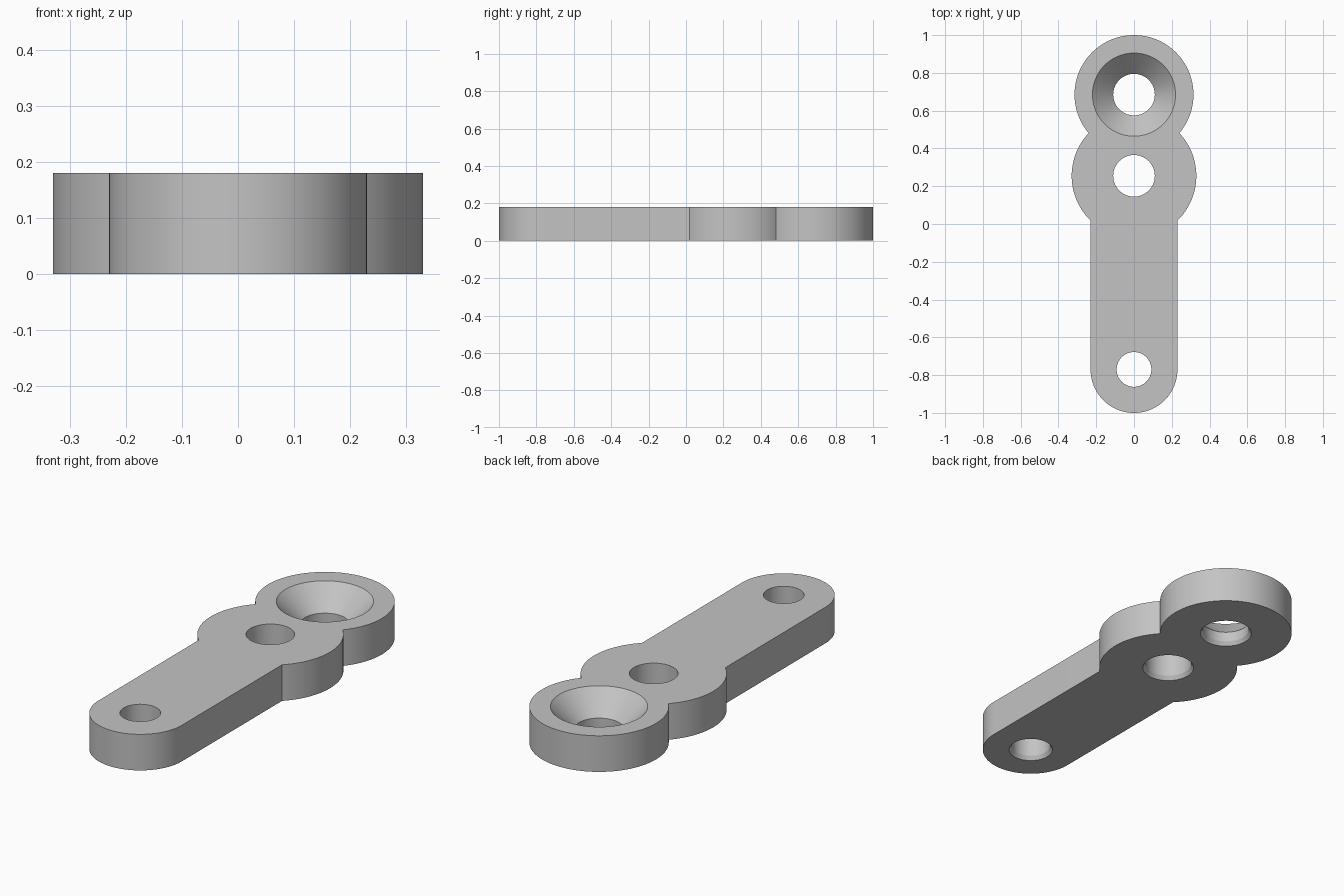
import bpy, bmesh, math
from mathutils import Vector

cube = bpy.data.objects.get("Cube")
if cube:
    bpy.data.objects.remove(cube, do_unlink=True)

HEIGHT = 0.18
HEAD_Y, HEAD_R = 0.685, 0.315
MID_Y, MID_R = 0.255, 0.33
TAIL_Y, TAIL_R = -0.77, 0.23

grey = bpy.data.materials.new("plain grey")
grey.use_nodes = True
colour = (0.55, 0.55, 0.55, 1)
grey.diffuse_color = colour
grey.node_tree.nodes["Principled BSDF"].inputs["Base Color"].default_value = colour


def make_object(name, bm):
    bmesh.ops.recalc_face_normals(bm, faces=bm.faces)
    mesh = bpy.data.meshes.new(name)
    bm.to_mesh(mesh)
    bm.free()
    mesh.materials.append(grey)
    obj = bpy.data.objects.new(name, mesh)
    bpy.context.collection.objects.link(obj)
    return obj


def arc(cy, r, start, end, steps):
    """Points on a circle centred on the long axis."""
    angles = [start + (end - start) * i / steps for i in range(steps + 1)]
    return [(r * math.cos(a), cy + r * math.sin(a)) for a in angles]


def lathe(name, y, profile, segments=96):
    """Closed turned solid from (radius, z) rings, bottom to top."""
    bm = bmesh.new()
    rings = []
    for r, z in profile:
        pts = arc(y, r, 0, 2 * math.pi, segments)[:-1]
        rings.append([bm.verts.new((px, py, z)) for px, py in pts])
    for low, high in zip(rings, rings[1:]):
        for i in range(segments):
            j = (i + 1) % segments
            bm.faces.new((low[i], low[j], high[j], high[i]))
    bm.faces.new(rings[0])
    bm.faces.new(rings[-1])
    return make_object(name, bm)


# Where the outline's arcs meet
gap = HEAD_Y - MID_Y
meet = (gap ** 2 + MID_R ** 2 - HEAD_R ** 2) / (2 * gap)
mid_top = math.asin(meet / MID_R)
mid_low = -math.acos(TAIL_R / MID_R)
head_low = math.asin((meet - gap) / HEAD_R)

# Right half of the outline, from tail tip to head tip, then mirrored
half = arc(TAIL_Y, TAIL_R, -math.pi / 2, 0, 32)
half += arc(MID_Y, MID_R, mid_low, mid_top, 40)
half += arc(HEAD_Y, HEAD_R, head_low, math.pi / 2, 48)[1:]
outline = half + [(-x, y) for x, y in reversed(half[1:-1])]

# Plate body
bm = bmesh.new()
base = bm.faces.new([bm.verts.new((x, y, 0)) for x, y in outline])
top = bmesh.ops.extrude_face_region(bm, geom=[base], use_keep_orig=True)
bmesh.ops.translate(bm, vec=Vector((0, 0, HEIGHT)),
                    verts=[g for g in top["geom"] if isinstance(g, bmesh.types.BMVert)])
plate = make_object("link_plate", bm)

# Hole cutters, each with a small chamfer on the underside
OVER, CHAMFER, DEPTH = 0.05, 0.012, 0.02


def hole_profile(r):
    rim = r + CHAMFER
    return [(rim, -OVER), (rim, 0), (r, DEPTH)]


straight_top = HEIGHT + OVER
cutters = [
    lathe("tail_hole", TAIL_Y, hole_profile(0.092) + [(0.092, straight_top)]),
    lathe("middle_hole", MID_Y, hole_profile(0.11) + [(0.11, straight_top)]),
    lathe("countersunk_hole", HEAD_Y, hole_profile(0.11)
          + [(0.11, 0.07), (0.22, HEIGHT), (0.22, straight_top)]),
]

bpy.context.view_layer.objects.active = plate
plate.select_set(True)
for cutter in cutters:
    cutter.hide_render = True
    cut = plate.modifiers.new(cutter.name, "BOOLEAN")
    cut.operation = "DIFFERENCE"
    cut.solver = "EXACT"
    cut.object = cutter
    bpy.ops.object.modifier_apply(modifier=cut.name)
for cutter in cutters:
    bpy.data.objects.remove(cutter, do_unlink=True)

bpy.ops.object.shade_smooth_by_angle(angle=math.radians(25))
